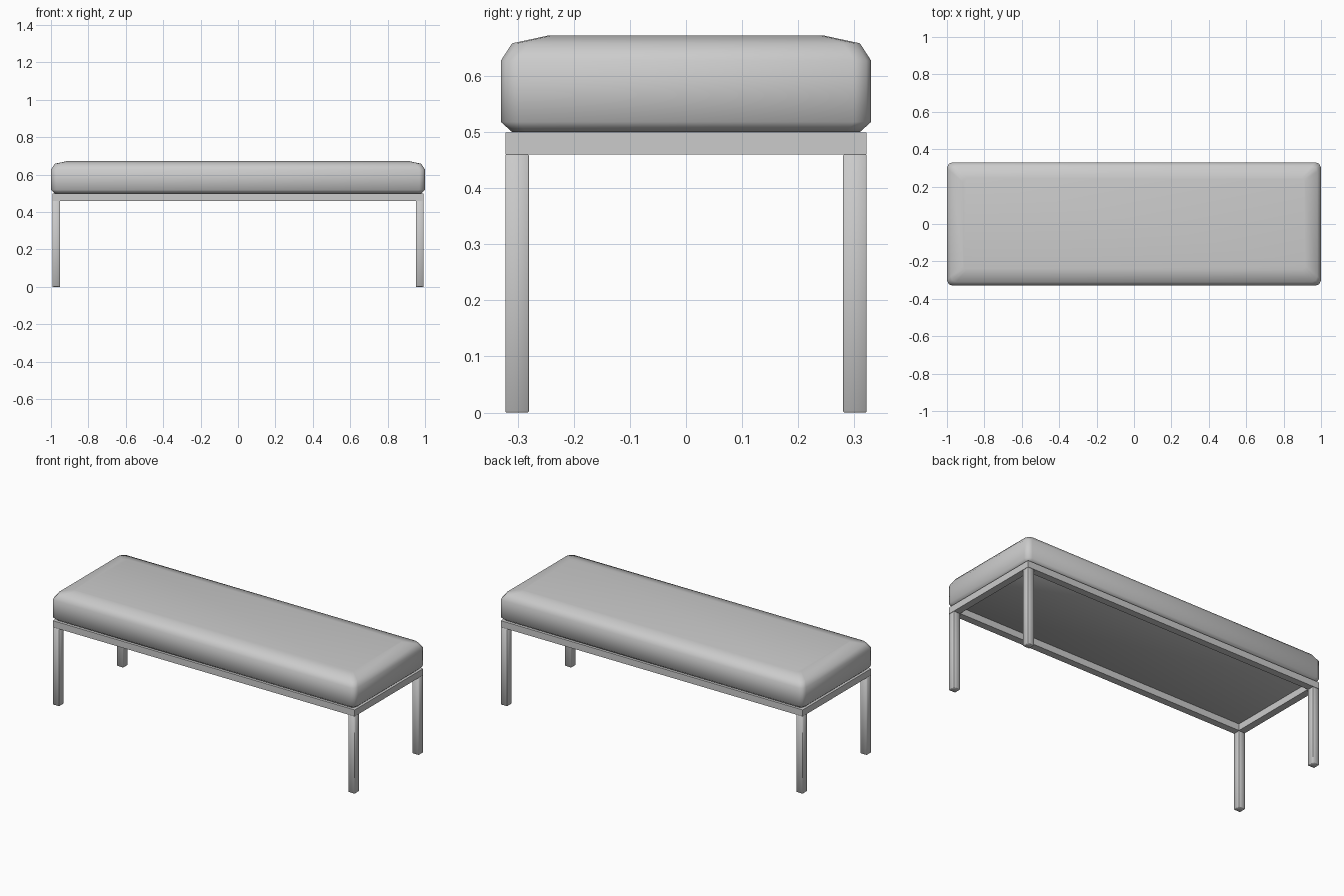
import bpy, bmesh, math

if "Cube" in bpy.data.objects:
    bpy.data.objects.remove(bpy.data.objects["Cube"])


def finish(name, bm, angle):
    bmesh.ops.recalc_face_normals(bm, faces=bm.faces)
    me = bpy.data.meshes.new(name)
    bm.to_mesh(me)
    bm.free()
    ob = bpy.data.objects.new(name, me)
    bpy.context.collection.objects.link(ob)
    bpy.ops.object.select_all(action='DESELECT')
    ob.select_set(True)
    bpy.context.view_layer.objects.active = ob
    bpy.ops.object.shade_smooth_by_angle(angle=math.radians(angle))
    return ob


def rounded_ring(bm, hx, hy, z, r, droop=0.0, segs=2):
    """Rounded rectangle of verts; corner points sit lower by droop."""
    verts = []
    for i, (sx, sy) in enumerate([(1, 1), (-1, 1), (-1, -1), (1, -1)]):
        for k in range(segs + 1):
            a = math.pi / 2 * (i + k / segs)
            verts.append(bm.verts.new((sx * (hx - r) + r * math.cos(a),
                                       sy * (hy - r) + r * math.sin(a),
                                       z - droop)))
    return verts


def loft(bm, rings, closed=False):
    pairs = list(zip(rings, rings[1:]))
    if closed:
        pairs.append((rings[-1], rings[0]))
    for a, b in pairs:
        n = len(a)
        for i in range(n):
            j = (i + 1) % n
            bm.faces.new((a[i], a[j], b[j], b[i]))


# Cushion: stacked rounded rectangles (inset, height, corner radius, droop)
bm = bmesh.new()
profile = [(0.02, 0.50, 0.025, 0), (0.0, 0.518, 0.03, 0),
           (0.0, 0.635, 0.03, 0.008), (0.02, 0.664, 0.03, 0.006),
           (0.085, 0.672, 0.02, 0)]
rings = [rounded_ring(bm, 1.0 - d, 0.33 - d, z, r, dr) for d, z, r, dr in profile]
loft(bm, rings)
bm.faces.new(rings[0])
bm.faces.new(rings[-1])
finish("cushion", bm, 60)

# Frame: square rail swept around the rectangle
bm = bmesh.new()
rails = []
for inset, z in [(0, 0.46), (0, 0.499), (0.042, 0.499), (0.042, 0.46)]:
    hx, hy = 0.993 - inset, 0.322 - inset
    rails.append([bm.verts.new((sx * hx, sy * hy, z))
                  for sx, sy in [(1, 1), (-1, 1), (-1, -1), (1, -1)]])
loft(bm, rails, closed=True)
finish("frame", bm, 30)

# Legs: square posts flush with the frame corners
for yname, sy in (("front", -1), ("back", 1)):
    for xname, sx in (("left", -1), ("right", 1)):
        bm = bmesh.new()
        bmesh.ops.create_cube(bm, size=1)
        for v in bm.verts:
            v.co = (v.co.x * 0.042 + sx * 0.972,
                    v.co.y * 0.042 + sy * 0.301,
                    v.co.z * 0.46 + 0.23)
        bmesh.ops.bevel(bm, geom=bm.edges[:], offset=0.002, segments=1,
                        affect='EDGES')
        finish(f"{yname}_{xname}_leg", bm, 50)
